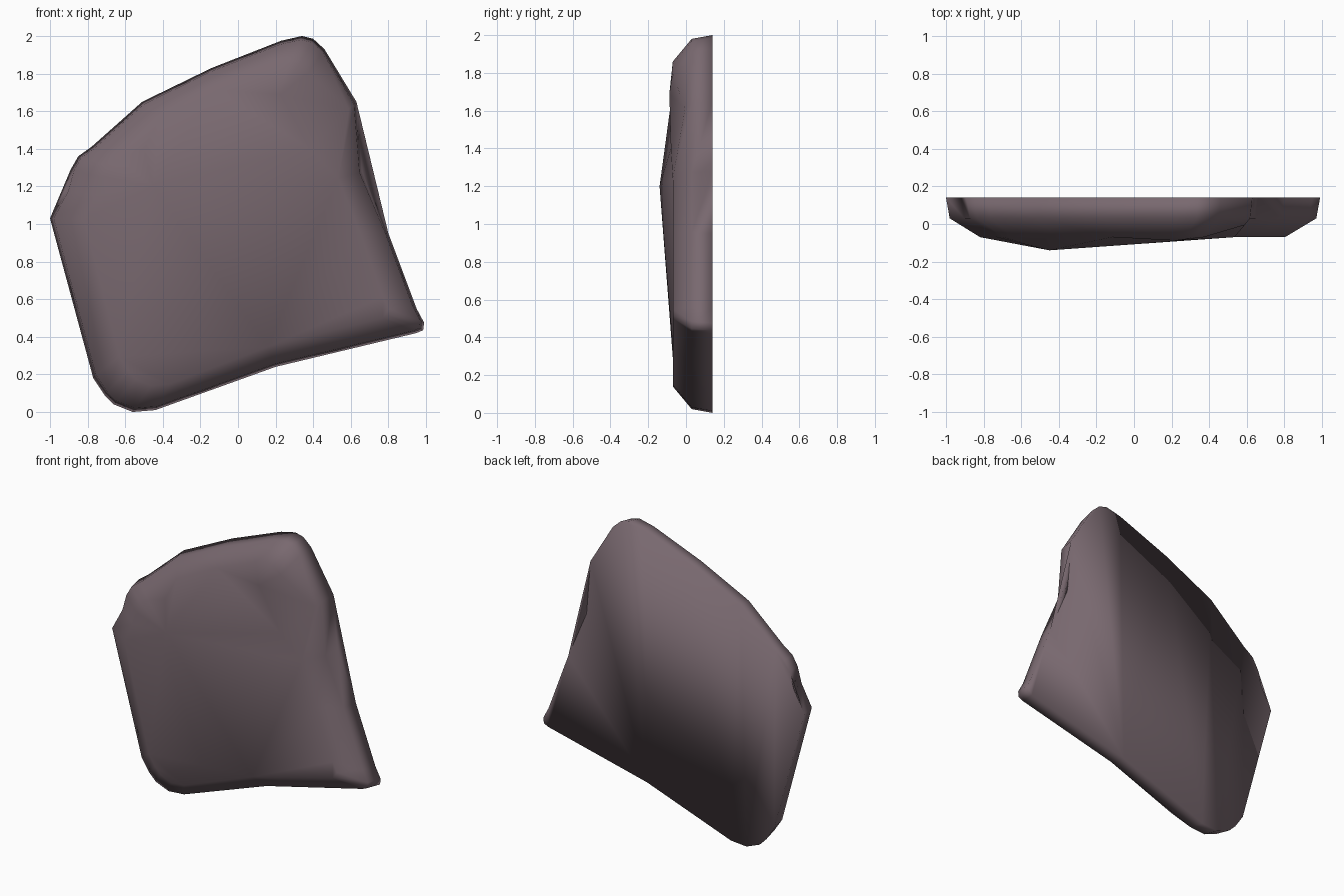
import bpy, bmesh
from mathutils import Vector
from mathutils.geometry import delaunay_2d_cdt

if "Cube" in bpy.data.objects:
    bpy.data.objects.remove(bpy.data.objects["Cube"])

# Outline of the slab seen from the front (x, z), clockwise
outline = [(-1.0, 1.03), (-0.92, 1.18), (-0.89, 1.29), (-0.85, 1.36), (-0.78, 1.41),
           (-0.51, 1.65), (-0.14, 1.83), (0.23, 1.975), (0.34, 2.0), (0.40, 1.985),
           (0.46, 1.93), (0.63, 1.65), (0.66, 1.28), (0.80, 0.95), (0.95, 0.55),
           (0.99, 0.475), (0.985, 0.435), (0.95, 0.42), (0.20, 0.24), (-0.44, 0.01),
           (-0.56, 0.0), (-0.66, 0.04), (-0.71, 0.09), (-0.77, 0.18)]
NOTCH = 11  # chipped point on the right edge


def ring(bm, y, sx, sz, notch=None):
    """Scaled copy of the outline at depth y, with an optional notch override."""
    verts = []
    for i, (x, z) in enumerate(outline):
        co = (-0.02 + (x + 0.02) * sx, y, 1 + (z - 1) * sz)
        verts.append(bm.verts.new(notch if notch and i == NOTCH else co))
    return verts


bm = bmesh.new()
back = ring(bm, 0.14, 1, 1)
middle = ring(bm, 0.03, 0.98, 0.98)
front = ring(bm, -0.07, 0.815, 0.86, (0.59, -0.005, 1.61))

# Flat back and bevelled sides
bm.faces.new(back)
n = len(outline)
for a, b in ((back, middle), (middle, front)):
    for i in range(n):
        j = (i + 1) % n
        bm.faces.new((a[i], a[j], b[j], b[i]))

# Front face, raised to a low peak with a shallow shelf above it
inner = [bm.verts.new(p) for p in ((-0.45, -0.14, 1.2), (-0.5, -0.08, 1.4),
                                   (0.22, -0.088, 1.69), (0.38, -0.08, 1.4))]
pts = front + inner
flat = [Vector((v.co.x, v.co.z)) for v in pts]
edges = [(i, (i + 1) % n) for i in range(n)]
_, _, tris, orig, _, _ = delaunay_2d_cdt(flat, edges, [], 1, 1e-5)
for t in tris:
    bm.faces.new([pts[orig[k][0]] for k in t])

bmesh.ops.triangulate(bm, faces=[f for f in bm.faces if len(f.verts) > 4])
bmesh.ops.recalc_face_normals(bm, faces=bm.faces)
for f in bm.faces:
    f.smooth = True

mesh = bpy.data.meshes.new("stone_slab")
bm.to_mesh(mesh)
bm.free()
slab = bpy.data.objects.new("stone_slab", mesh)
bpy.context.collection.objects.link(slab)

# Dusky stone colour
mat = bpy.data.materials.new("stone")
mat.diffuse_color = (0.19, 0.14, 0.16, 1)
mat.use_nodes = True
mat.node_tree.nodes["Principled BSDF"].inputs["Base Color"].default_value = mat.diffuse_color
mesh.materials.append(mat)
